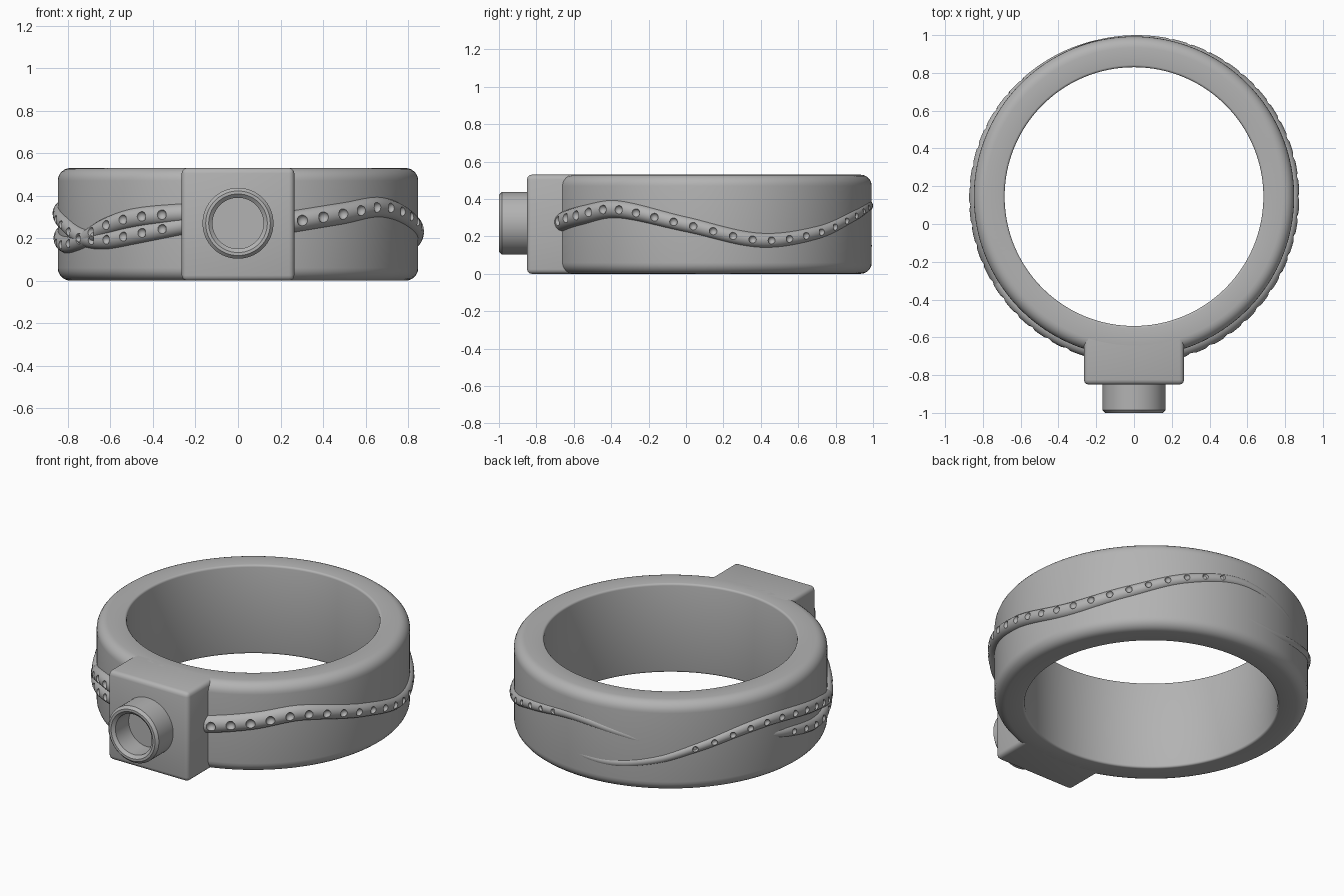
import bpy, bmesh
from math import sin, cos, pi, radians
from mathutils import Vector, Matrix

if "Cube" in bpy.data.objects:
    bpy.data.objects.remove(bpy.data.objects["Cube"], do_unlink=True)

CY = 0.145          # ring axis position in y
R_OUT, R_IN, H = 0.848, 0.685, 0.53

metal = bpy.data.materials.new("grey_metal")
metal.use_nodes = True
metal.diffuse_color = (0.45, 0.45, 0.45, 1)
metal.node_tree.nodes["Principled BSDF"].inputs["Base Color"].default_value = (0.45, 0.45, 0.45, 1)


def make(name, bm):
    bmesh.ops.recalc_face_normals(bm, faces=bm.faces)
    me = bpy.data.meshes.new(name)
    bm.to_mesh(me)
    bm.free()
    ob = bpy.data.objects.new(name, me)
    bpy.context.scene.collection.objects.link(ob)
    me.materials.append(metal)
    return ob


def activate(ob):
    bpy.ops.object.select_all(action='DESELECT')
    ob.select_set(True)
    bpy.context.view_layer.objects.active = ob


def smooth(ob, angle=35):
    activate(ob)
    bpy.ops.object.shade_smooth_by_angle(angle=radians(angle))


def lathe(name, profile, steps, matrix):
    """Spin a closed (radius, height) loop around z, then place it."""
    bm = bmesh.new()
    vs = [bm.verts.new((r, 0, z)) for r, z in profile]
    es = [bm.edges.new((vs[i], vs[(i + 1) % len(vs)])) for i in range(len(vs))]
    bmesh.ops.spin(bm, geom=vs + es, cent=(0, 0, 0), axis=(0, 0, 1),
                   angle=2 * pi, steps=steps, use_merge=True)
    bmesh.ops.remove_doubles(bm, verts=bm.verts, dist=1e-5)
    bmesh.ops.transform(bm, matrix=matrix, verts=bm.verts)
    return make(name, bm)


def fillet(r, z, rad, start, n=6):
    """Quarter arc of points about a corner centre."""
    return [(r + rad * cos(start + pi / 2 * i / n), z + rad * sin(start + pi / 2 * i / n))
            for i in range(n + 1)]


# Ring band with a large outer and a small inner edge rounding
F, f = 0.06, 0.012
band = (fillet(R_OUT - F, F, F, -pi / 2) + fillet(R_OUT - F, H - F, F, 0)
        + fillet(R_IN + f, H - f, f, pi / 2, 3) + fillet(R_IN + f, f, f, pi, 3))
smooth(lathe("ring_band", band, 160, Matrix.Translation((0, CY, 0))))

# Square block at the front
bm = bmesh.new()
bmesh.ops.create_cube(bm, size=1)
bmesh.ops.scale(bm, vec=(0.53, 0.25, 0.53), verts=bm.verts)
bmesh.ops.translate(bm, vec=(0, -0.725, 0.265), verts=bm.verts)
front = [e for e in bm.edges if any(v.co.y < -0.8 for v in e.verts)]
bmesh.ops.bevel(bm, geom=front, offset=0.025, segments=3, profile=0.5, affect='EDGES')
smooth(make("front_block", bm))

# Hollow round socket on the block
socket = [(0, -0.8), (0.167, -0.8), (0.167, -0.985), (0.152, -1), (0.138, -1),
          (0.12, -0.985), (0.12, -0.86), (0, -0.86)]
to_front = Matrix.Translation((0, 0, 0.27)) @ Matrix.Rotation(-pi / 2, 4, 'X')
smooth(lathe("front_socket", socket, 64, to_front), 30)


def around(deg, r, z):
    a = radians(deg)
    return Vector((r * sin(a), CY - r * cos(a), z))


def sample(keys, deg):
    """Smooth interpolation of (angle, z, tube radius, centre distance)."""
    i = max(k for k in range(len(keys) - 1) if keys[k][0] <= deg)
    a, b = keys[i], keys[i + 1]
    p, q = keys[max(i - 1, 0)], keys[min(i + 2, len(keys) - 1)]
    w = b[0] - a[0]
    t = (deg - a[0]) / w
    out = []
    for c in (1, 2, 3):
        m0 = (b[c] - p[c]) / (b[0] - p[0]) * w
        m1 = (q[c] - a[c]) / (q[0] - a[0]) * w
        out.append((2 * t**3 - 3 * t**2 + 1) * a[c] + (t**3 - 2 * t**2 + t) * m0
                   + (3 * t**2 - 2 * t**3) * b[c] + (t**3 - t**2) * m1)
    return out


def vine(name, keys, first, last, pitch=7, sides=20):
    """Raised wavy strand with a row of round dimples."""
    start, end = keys[0][0], keys[-1][0]
    n = int((end - start) / 1.5)
    bm = bmesh.new()
    rings = []
    for i in range(n + 1):
        d = start + (end - start) * i / n
        z, rad, rc = sample(keys, d)
        rings.append([bm.verts.new(around(d, rc + rad * cos(2 * pi * s / sides),
                                          z + rad * sin(2 * pi * s / sides)))
                      for s in range(sides)])
    for a, b in zip(rings, rings[1:]):
        for s in range(sides):
            t = (s + 1) % sides
            bm.faces.new((a[s], a[t], b[t], b[s]))
    bm.faces.new(rings[0])
    bm.faces.new(rings[-1])
    ob = make(name, bm)

    # Dimple cutters
    cb = bmesh.new()
    d = first
    while d <= last:
        z, rad, rc = sample(keys, d)
        bmesh.ops.create_uvsphere(cb, u_segments=14, v_segments=8, radius=rad * 0.5,
                                  matrix=Matrix.Translation(around(d, rc + rad, z)))
        d += pitch
    cutter = make(name + "_cutter", cb)
    cutter.hide_render = True
    mod = ob.modifiers.new("dimples", 'BOOLEAN')
    mod.operation, mod.solver, mod.object = 'DIFFERENCE', 'EXACT', cutter
    activate(ob)
    bpy.ops.object.modifier_apply(modifier=mod.name)
    bpy.data.objects.remove(cutter, do_unlink=True)
    smooth(ob, 40)


# Long strand along one side, sinking into the band at the back
vine("long_vine", [(14, 0.27, 0.053, 0.836), (35, 0.315, 0.052, 0.836), (53, 0.345, 0.048, 0.835),
                   (80, 0.265, 0.043, 0.833), (107, 0.18, 0.041, 0.833), (131, 0.22, 0.038, 0.832),
                   (153, 0.31, 0.034, 0.829), (175, 0.365, 0.030, 0.826), (195, 0.33, 0.028, 0.823),
                   (215, 0.25, 0.026, 0.818)], 20, 172)

# Strand that rises from the back and runs to the front
vine("crossing_vine", [(172, 0.16, 0.026, 0.820), (192, 0.145, 0.028, 0.824), (210, 0.19, 0.030, 0.826),
                       (225, 0.26, 0.033, 0.828), (243, 0.33, 0.036, 0.832), (260, 0.34, 0.038, 0.833),
                       (285, 0.27, 0.041, 0.834), (300, 0.205, 0.043, 0.835), (312, 0.19, 0.044, 0.835),
                       (325, 0.215, 0.045, 0.835), (346, 0.27, 0.045, 0.835)], 224, 340)

# Short companion strand beside the block
vine("short_vine", [(254, 0.25, 0.026, 0.818), (264, 0.225, 0.034, 0.828), (285, 0.17, 0.041, 0.834),
                    (300, 0.19, 0.043, 0.835), (312, 0.25, 0.045, 0.836), (325, 0.295, 0.047, 0.836),
                    (346, 0.32, 0.048, 0.836)], 266, 340)
